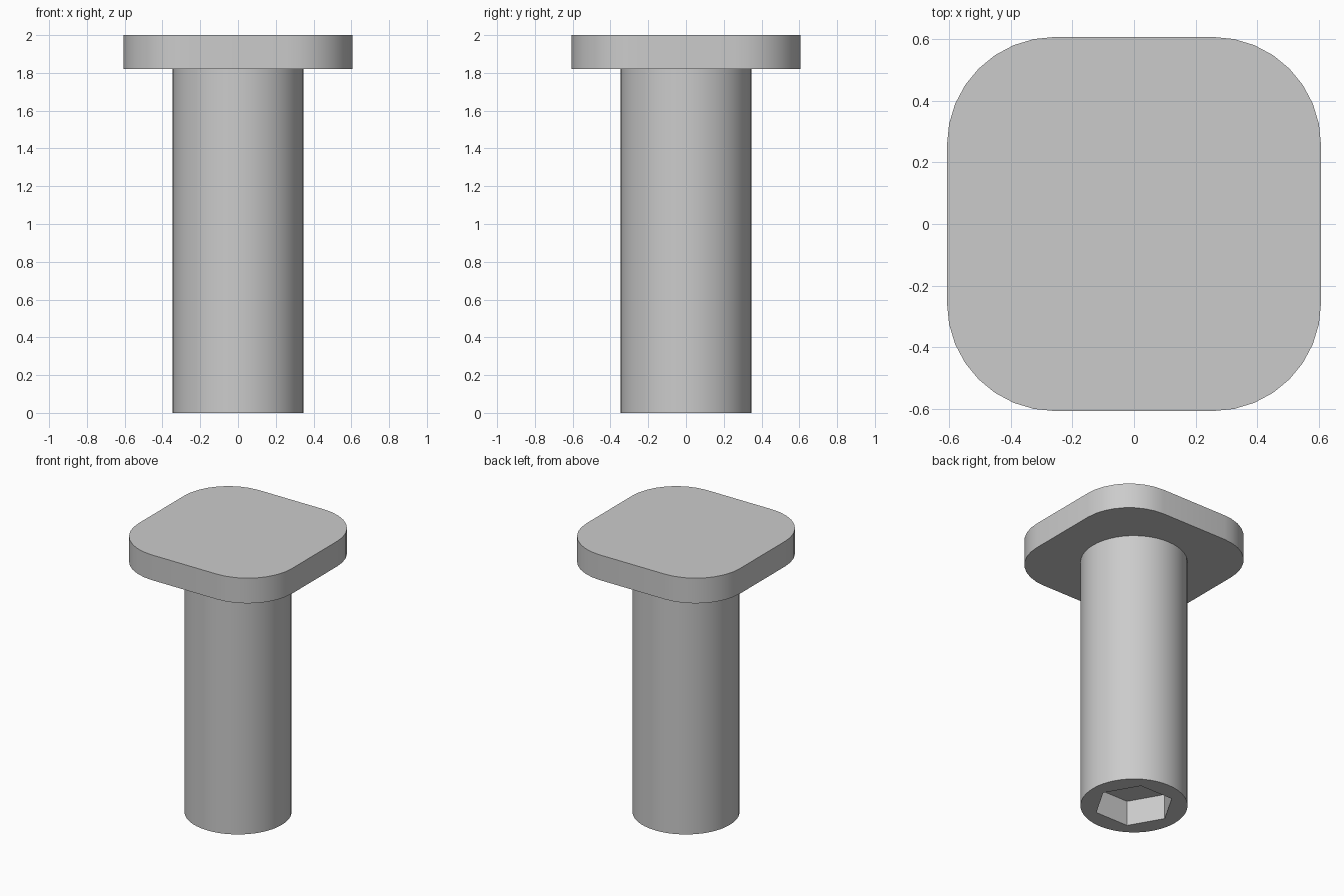
import bpy
import bmesh
from math import radians

HEIGHT, PLATE_T = 2.0, 0.18
PLATE_HALF, SHAFT_R = 0.606, 0.347
SOCKET_R, SOCKET_DEPTH = 0.26, 0.18

if "Cube" in bpy.data.objects:
    bpy.data.objects.remove(bpy.data.objects["Cube"], do_unlink=True)

# Material
grey = bpy.data.materials.new("plain grey")
grey.use_nodes = True
colour = (0.6, 0.6, 0.6, 1)
grey.diffuse_color = colour
grey.node_tree.nodes["Principled BSDF"].inputs["Base Color"].default_value = colour


def finish(obj, name):
    obj.name = obj.data.name = name
    obj.data.materials.clear()
    obj.data.materials.append(grey)
    bpy.ops.object.select_all(action="DESELECT")
    obj.select_set(True)
    bpy.context.view_layer.objects.active = obj
    bpy.ops.object.shade_smooth_by_angle(angle=radians(30))


def prism(sides, radius, bottom, top):
    bpy.ops.mesh.primitive_cylinder_add(
        vertices=sides, radius=radius, depth=top - bottom,
        location=(0, 0, (bottom + top) / 2))
    return bpy.context.object


# Shaft with a hexagonal socket in its lower end
shaft = prism(48, SHAFT_R, 0, HEIGHT - PLATE_T)
cutter = prism(6, SOCKET_R, -0.2, SOCKET_DEPTH)
cutter.rotation_euler.z = radians(30)  # corners on the x axis
cutter.hide_render = True
cut = shaft.modifiers.new("socket", "BOOLEAN")
cut.operation = "DIFFERENCE"
cut.solver = "EXACT"
cut.object = cutter
bpy.context.view_layer.objects.active = shaft
bpy.ops.object.modifier_apply(modifier=cut.name)
bpy.data.objects.remove(cutter, do_unlink=True)
finish(shaft, "shaft")

# Square head plate with broadly rounded corners
bpy.ops.mesh.primitive_cube_add(size=1, location=(0, 0, HEIGHT - PLATE_T / 2))
plate = bpy.context.object
bm = bmesh.new()
bm.from_mesh(plate.data)
bmesh.ops.scale(bm, vec=(2 * PLATE_HALF, 2 * PLATE_HALF, PLATE_T), verts=bm.verts)
uprights = [e for e in bm.edges
            if abs(e.verts[0].co.z - e.verts[1].co.z) > PLATE_T / 2]
bmesh.ops.bevel(bm, geom=uprights, offset=0.35, segments=8,
                profile=0.5, affect="EDGES")
bm.to_mesh(plate.data)
bm.free()
finish(plate, "head_plate")
